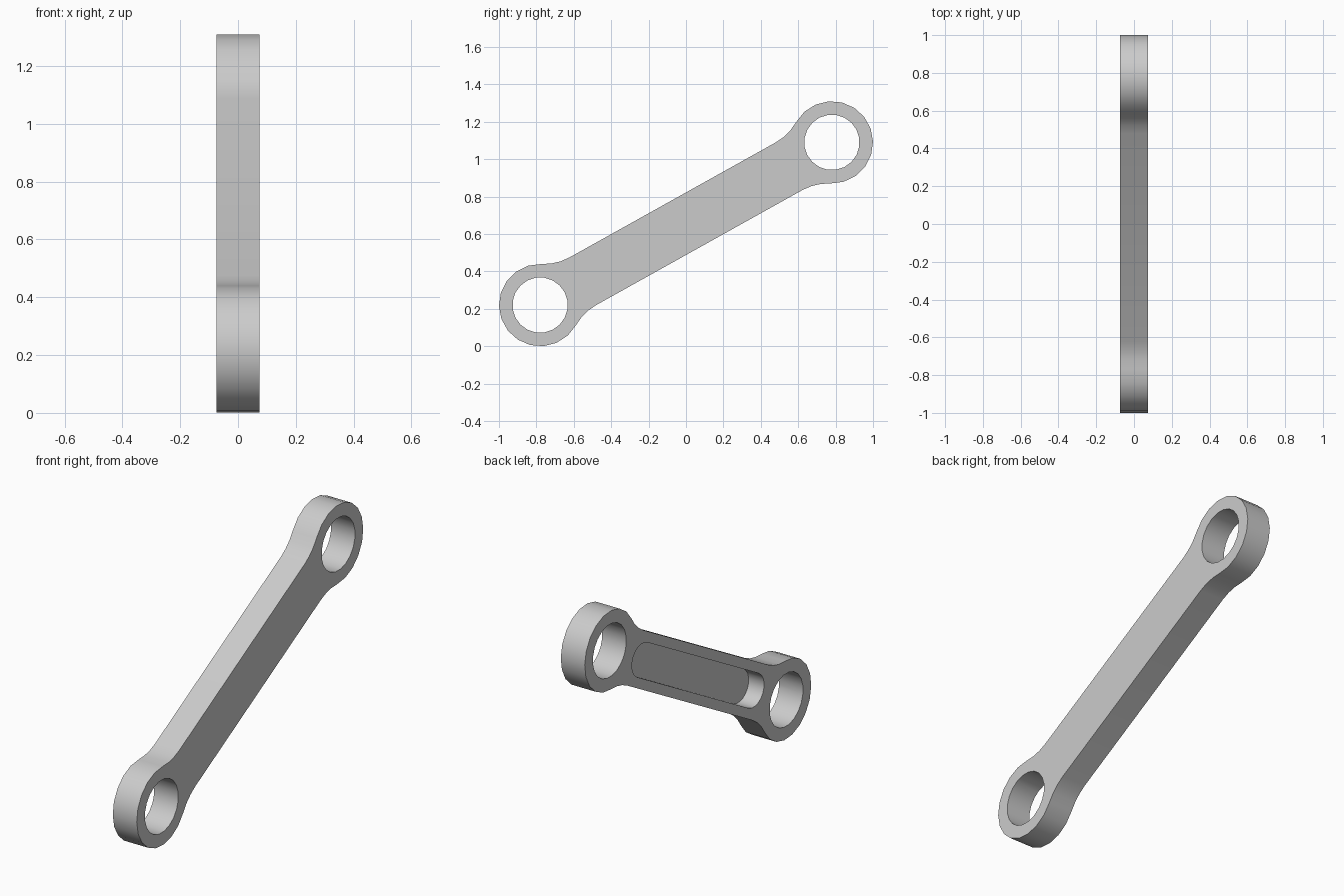
import bpy, bmesh
from math import sin, cos, pi, radians, sqrt, atan2, hypot

cube = bpy.data.objects.get("Cube")
if cube:
    bpy.data.objects.remove(cube, do_unlink=True)

# Main dimensions
END_Y, LOW_Z, HIGH_Z = 0.78, 0.22, 1.09
MID_Z = (LOW_Z + HIGH_Z) / 2
HALF_LEN = hypot(END_Y, HIGH_Z - MID_Z)
TILT = atan2(HIGH_Z - MID_Z, END_Y)
RING_R, HOLE_R = 0.22, 0.148
BAR_HALF, FILLET_R = 0.146, 0.28
HALF_THICK = 0.074
POCKET_R, POCKET_END, POCKET_DEPTH = 0.092, 0.563, 0.095

metal = bpy.data.materials.new("light grey metal")
metal.use_nodes = True
GREY = (0.6, 0.6, 0.6, 1)
metal.diffuse_color = GREY
metal.node_tree.nodes["Principled BSDF"].inputs["Base Color"].default_value = GREY


def arc(cx, cy, r, start, end, steps):
    """Points along an arc, both ends included."""
    angles = [start + (end - start) * i / steps for i in range(steps + 1)]
    return [(cx + r * cos(a), cy + r * sin(a)) for a in angles]


def prism(name, points, x0, x1):
    """Extrude an outline along x, tilted to the slope of the arm."""
    bm = bmesh.new()
    verts = [bm.verts.new((x0, u * cos(TILT) - v * sin(TILT),
                           MID_Z + u * sin(TILT) + v * cos(TILT))) for u, v in points]
    face = bm.faces.new(verts)
    moved = bmesh.ops.extrude_face_region(bm, geom=[face])["geom"]
    bmesh.ops.translate(bm, vec=(x1 - x0, 0, 0),
                        verts=[g for g in moved if isinstance(g, bmesh.types.BMVert)])
    bmesh.ops.recalc_face_normals(bm, faces=bm.faces)
    mesh = bpy.data.meshes.new(name)
    bm.to_mesh(mesh)
    bm.free()
    mesh.materials.append(metal)
    obj = bpy.data.objects.new(name, mesh)
    bpy.context.collection.objects.link(obj)
    return obj


# Outline of one end: fillet, ring, fillet; the other end is the half turn of it
fillet_v = BAR_HALF + FILLET_R
fillet_u = sqrt((RING_R + FILLET_R) ** 2 - fillet_v ** 2)
touch = pi - atan2(fillet_v, fillet_u)
end = arc(HALF_LEN - fillet_u, -fillet_v, FILLET_R, pi / 2, pi - touch, 3)
end += arc(HALF_LEN, 0, RING_R, -touch, touch, 13)[1:]
end += arc(HALF_LEN - fillet_u, fillet_v, FILLET_R, touch - pi, -pi / 2, 3)[1:]
arm = prism("connecting_arm", end + [(-u, -v) for u, v in end], -HALF_THICK, HALF_THICK)

# Round holes through both ends
cutters = []
for side in (-1, 1):
    start = radians(9) - TILT
    hole = arc(side * HALF_LEN, 0, HOLE_R, start, start + 2 * pi, 20)[:-1]
    cutters.append(prism("hole_cutter", hole, -0.3, 0.3))

# Rounded pocket in one face of the bar
slot = arc(POCKET_END, 0, POCKET_R, -pi / 2, pi / 2, 10)
slot += [(-u, -v) for u, v in slot]
cutters.append(prism("pocket_cutter", slot, -0.3, POCKET_DEPTH - HALF_THICK))

for cutter in cutters:
    cutter.hide_render = True
    mod = arm.modifiers.new("cut", 'BOOLEAN')
    mod.operation = 'DIFFERENCE'
    mod.solver = 'EXACT'
    mod.object = cutter

# Bake the cuts and drop the cutters
depsgraph = bpy.context.evaluated_depsgraph_get()
arm_mesh = bpy.data.meshes.new_from_object(arm.evaluated_get(depsgraph))
arm.modifiers.clear()
arm.data = arm_mesh
for cutter in cutters:
    bpy.data.objects.remove(cutter, do_unlink=True)

for obj in bpy.context.selected_objects:
    obj.select_set(False)
arm.select_set(True)
bpy.context.view_layer.objects.active = arm
bpy.ops.object.shade_smooth_by_angle(angle=radians(30))
